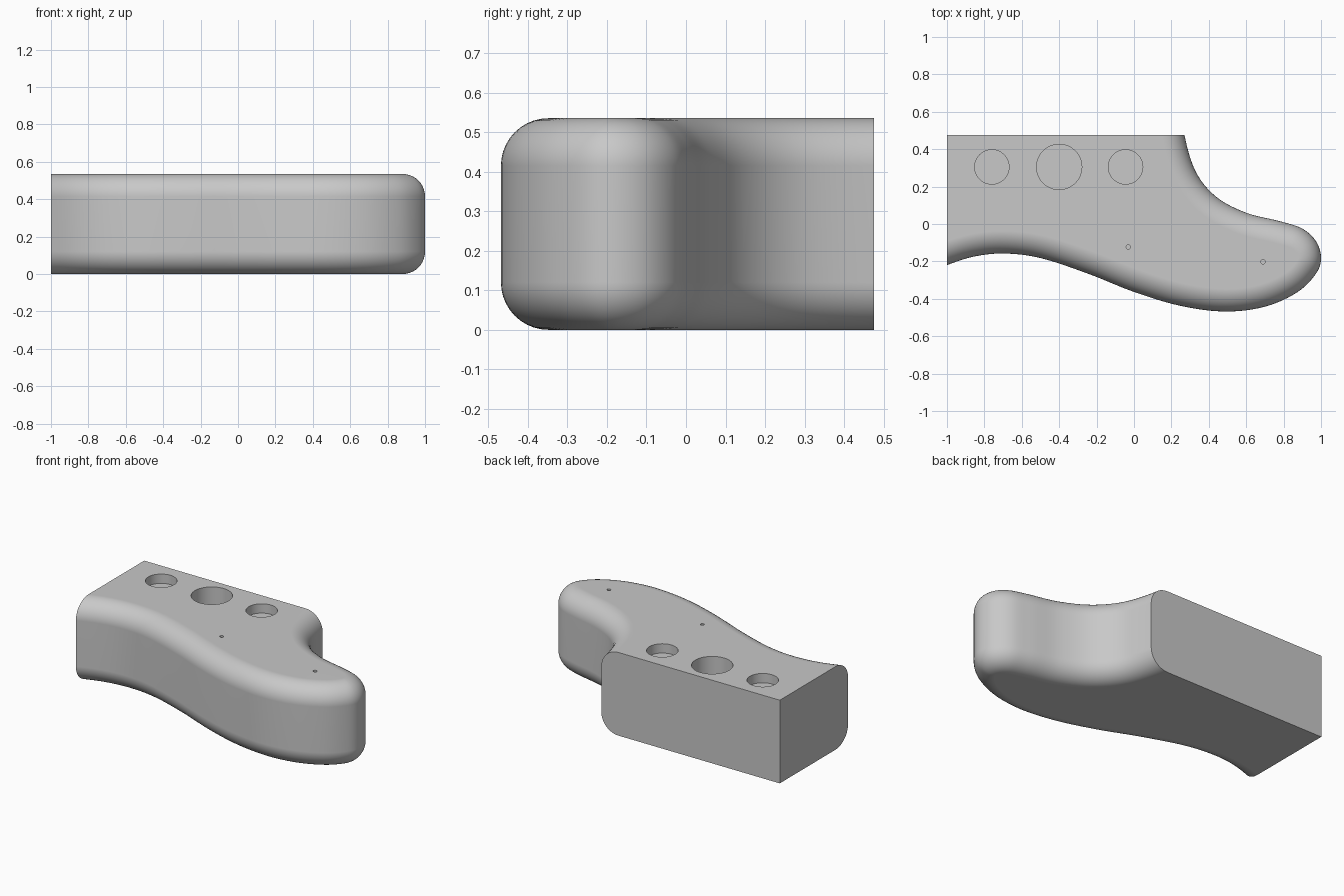
import bpy, bmesh, math
from mathutils import Vector

if "Cube" in bpy.data.objects:
    bpy.data.objects.remove(bpy.data.objects["Cube"])

HEIGHT, FILLET, STEPS = 0.535, 0.12, 10
LEFT_END, BACK = -1.0, 0.475

grey = bpy.data.materials.new("plain_grey")
grey.use_nodes = True
colour = (0.58, 0.58, 0.58, 1)
grey.diffuse_color = colour
grey.node_tree.nodes["Principled BSDF"].inputs["Base Color"].default_value = colour

# Curved edge seen from above, running past both flat ends
edge_points = [Vector(p) for p in [
    (-1.4, -0.41), (-1.2, -0.305), (-1.0, -0.22), (-0.85, -0.173), (-0.69, -0.158),
    (-0.5, -0.182), (-0.25, -0.264), (0, -0.363), (0.25, -0.438), (0.49, -0.468),
    (0.7, -0.442), (0.87, -0.367), (0.97, -0.27), (1.0, -0.185), (0.975, -0.095),
    (0.9, -0.025), (0.78, 0.015), (0.6, 0.06), (0.44, 0.145), (0.33, 0.28),
    (0.27, 0.475), (0.255, 0.65), (0.25, 0.85)]]


def smooth_path(pts, n=6):
    """Points and unit tangents of a spline through pts."""
    out = []
    for a, b, c, d in zip(pts, pts[1:], pts[2:], pts[3:]):
        for k in range(n):
            t = k / n
            m0, m1 = (c - a) / 2, (d - b) / 2
            q, r = 2 * b - 2 * c + m0 + m1, 3 * (c - b) - 2 * m0 - m1
            out.append((b + t * m0 + t * t * r + t ** 3 * q,
                        (m0 + 2 * t * r + 3 * t * t * q).normalized()))
    return out


# Rounded side profile as (inset, height) pairs
arc = [math.pi / 2 * i / STEPS for i in range(STEPS + 1)]
profile = [(FILLET * (1 - math.sin(a)), FILLET * (1 - math.cos(a))) for a in arc]
profile += [(inset, HEIGHT - z) for inset, z in reversed(profile)]

# Body: swept side wall, flat caps, oversize ends
bm = bmesh.new()
columns = []
for p, t in smooth_path(edge_points):
    inward = Vector((-t.y, t.x))
    columns.append([bm.verts.new((*(p + inward * i), z)) for i, z in profile])
for a, b in zip(columns, columns[1:]):
    for k in range(len(profile) - 1):
        bm.faces.new((a[k], b[k], b[k + 1], a[k + 1]))
low, high = [bm.verts.new((-1.3, 0.8, z)) for z in (0, HEIGHT)]
bm.faces.new([c[-1] for c in columns] + [high])
bm.faces.new([c[0] for c in reversed(columns)] + [low])
bm.faces.new(columns[0] + [high, low])
bm.faces.new(columns[-1][::-1] + [low, high])

# Trim the left end and the back square
for co, no in (((LEFT_END, 0, 0), (-1, 0, 0)), ((0, BACK, 0), (0, 1, 0))):
    cut = bmesh.ops.bisect_plane(bm, geom=bm.verts[:] + bm.edges[:] + bm.faces[:],
                                 plane_co=co, plane_no=no, clear_outer=True)
    rim = [e for e in cut["geom_cut"] if isinstance(e, bmesh.types.BMEdge)]
    bmesh.ops.contextual_create(bm, geom=rim)
bmesh.ops.recalc_face_normals(bm, faces=bm.faces[:])
mesh = bpy.data.meshes.new("body")
bm.to_mesh(mesh)
bm.free()
mesh.materials.append(grey)
body = bpy.data.objects.new("body", mesh)
bpy.context.collection.objects.link(body)


def drill(x, y, radius, depth, sides):
    """Cut a blind round hole into the top."""
    bpy.ops.mesh.primitive_cylinder_add(vertices=sides, radius=radius, depth=depth * 2,
                                        location=(x, y, HEIGHT))
    cutter = bpy.context.object
    cutter.data.materials.append(grey)
    mod = body.modifiers.new("hole", "BOOLEAN")
    mod.operation, mod.solver, mod.object = "DIFFERENCE", "EXACT", cutter
    bpy.context.view_layer.objects.active = body
    bpy.ops.object.modifier_apply(modifier=mod.name)
    bpy.data.objects.remove(cutter)


# Three sockets along the back and two pin holes
drill(-0.76, 0.305, 0.092, 0.06, 48)
drill(-0.40, 0.305, 0.121, 0.2, 48)
drill(-0.045, 0.305, 0.092, 0.06, 48)
drill(-0.03, -0.123, 0.012, 0.1, 16)
drill(0.69, -0.202, 0.012, 0.1, 16)

# Smooth sides with crisp trimmed edges
bpy.ops.object.select_all(action="DESELECT")
body.select_set(True)
bpy.context.view_layer.objects.active = body
bpy.ops.object.shade_smooth_by_angle(angle=math.radians(30))
weighted = body.modifiers.new("even_shading", "WEIGHTED_NORMAL")
weighted.keep_sharp = True
